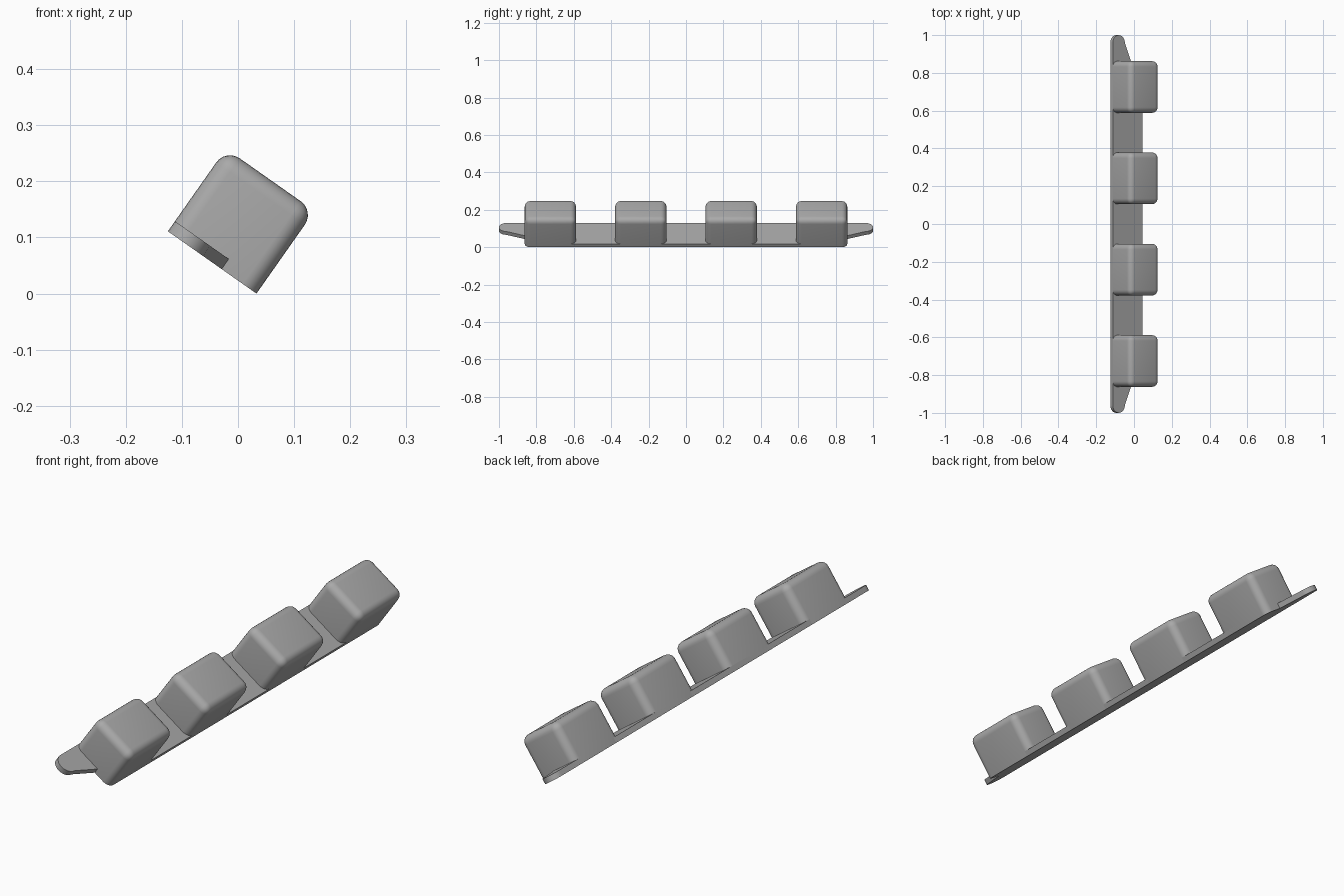
import bpy, bmesh, math
from mathutils import Matrix

cube = bpy.data.objects.get("Cube")
if cube:
    bpy.data.objects.remove(cube, do_unlink=True)

WIDTH, HEIGHT, LENGTH, PLATE = 0.193, 0.18, 0.274, 0.022
ROUND = 0.03
TILT = Matrix.Translation((-0.125, 0, 0.111)) @ Matrix.Rotation(math.radians(35.1), 4, "Y")

grey = bpy.data.materials.new("plain_grey")
grey.use_nodes = True
colour = (0.4, 0.4, 0.4, 1)
grey.diffuse_color = colour
grey.node_tree.nodes["Principled BSDF"].inputs["Base Color"].default_value = colour


def finish(name, bm):
    """Turn a bmesh into a tilted, smooth shaded object."""
    bmesh.ops.recalc_face_normals(bm, faces=bm.faces[:])
    mesh = bpy.data.meshes.new(name)
    bm.to_mesh(mesh)
    bm.free()
    mesh.materials.append(grey)
    obj = bpy.data.objects.new(name, mesh)
    obj.matrix_world = TILT
    bpy.context.collection.objects.link(obj)
    bpy.ops.object.select_all(action="DESELECT")
    obj.select_set(True)
    bpy.context.view_layer.objects.active = obj
    bpy.ops.object.shade_smooth_by_angle(angle=math.radians(30))
    return obj


# Rounded blocks: every edge is rounded except those of the flat underside
for i in range(4):
    bm = bmesh.new()
    bmesh.ops.create_cube(bm, size=1)
    bmesh.ops.scale(bm, vec=(WIDTH, LENGTH, HEIGHT), verts=bm.verts)
    centre = (i - 1.5) * 0.4835
    bmesh.ops.translate(bm, vec=(WIDTH / 2, centre, HEIGHT / 2), verts=bm.verts)
    edges = [e for e in bm.edges if max(v.co.z for v in e.verts) > 0.01]
    bmesh.ops.bevel(bm, geom=edges, offset=ROUND, offset_type="OFFSET",
                    segments=6, profile=0.5, affect="EDGES")
    finish(f"block_{i + 1}", bm)

# Backing strip with a tapered, round ended tab at each end
tip = 0.039
half = [(WIDTH, 0.82), (0.12, 0.82), (0.12, 0.855)]
for k in range(13):
    a = math.pi * k / 12
    half.append((tip + tip * math.cos(a), 1 - tip + tip * math.sin(a)))
outline = half + [(x, -y) for x, y in reversed(half)]

bm = bmesh.new()
base = bm.faces.new([bm.verts.new((x, y, 0)) for x, y in outline])
top = bmesh.ops.extrude_face_region(bm, geom=[base], use_keep_orig=True)
verts = [g for g in top["geom"] if isinstance(g, bmesh.types.BMVert)]
bmesh.ops.translate(bm, vec=(0, 0, PLATE), verts=verts)
finish("backing_strip", bm)
